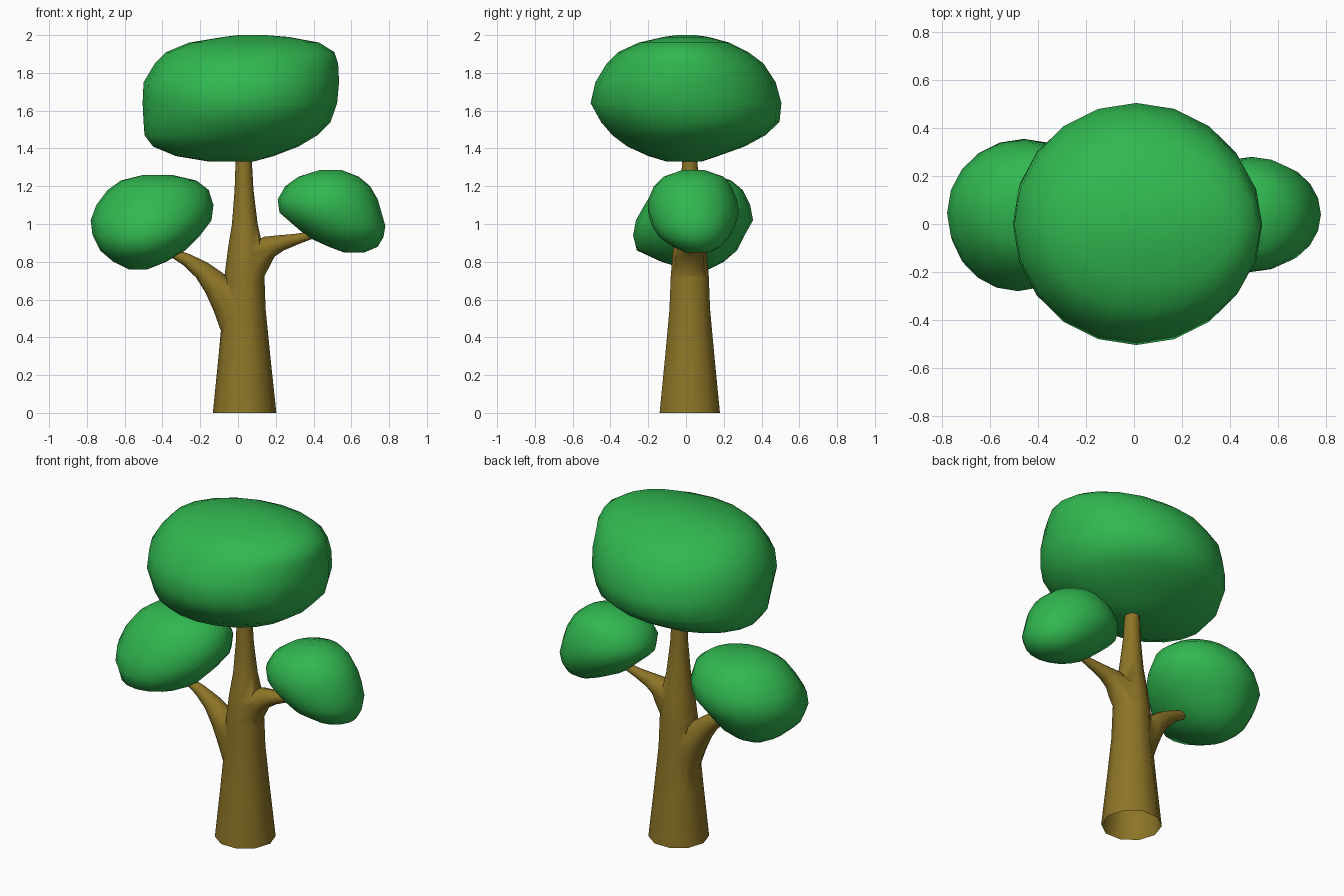
import bpy, bmesh, math
from mathutils import Vector

if "Cube" in bpy.data.objects:
    bpy.data.objects.remove(bpy.data.objects["Cube"])


def material(name, rgb):
    m = bpy.data.materials.new(name)
    m.diffuse_color = (*rgb, 1)
    m.use_nodes = True
    m.node_tree.nodes["Principled BSDF"].inputs["Base Color"].default_value = m.diffuse_color
    return m


GREEN = material("leaf green", (0.03, 0.475, 0.08))
BROWN = material("bark brown", (0.265, 0.177, 0.02))


def loft(name, rings, mat):
    """Skin a stack of equal-sized point rings and cap both ends."""
    bm = bmesh.new()
    loops = [[bm.verts.new(p) for p in ring] for ring in rings]
    n = len(loops[0])
    for a, b in zip(loops, loops[1:]):
        for i in range(n):
            j = (i + 1) % n
            bm.faces.new((a[i], a[j], b[j], b[i]))
    bm.faces.new(loops[0][::-1])
    bm.faces.new(loops[-1])
    bmesh.ops.recalc_face_normals(bm, faces=bm.faces)
    me = bpy.data.meshes.new(name)
    bm.to_mesh(me)
    bm.free()
    me.materials.append(mat)
    ob = bpy.data.objects.new(name, me)
    bpy.context.collection.objects.link(ob)
    return ob


def smooth(ob, degrees):
    bpy.ops.object.select_all(action='DESELECT')
    ob.select_set(True)
    bpy.context.view_layer.objects.active = ob
    bpy.ops.object.shade_smooth_by_angle(angle=math.radians(degrees))


def foliage(name, rows, n=20):
    """Leaf clump from rows of (z, x min, x max, y min, y max)."""
    rings = []
    for z, x0, x1, y0, y1 in rows:
        ring = []
        for i in range(n):
            t = 2 * math.pi * i / n
            ring.append(((x0 + x1) / 2 + (x1 - x0) / 2 * math.cos(t),
                         (y0 + y1) / 2 + (y1 - y0) / 2 * math.sin(t), z))
        rings.append(ring)
    smooth(loft(name, rings, GREEN), 60)


def tube(name, path, n, level=False):
    """Tapered limb along (x, z, radius) points in the plane y = 0.02."""
    pts = [Vector((x, 0.02, z)) for x, z, r in path]
    rings = []
    for k, (p, row) in enumerate(zip(pts, path)):
        d = (pts[min(k + 1, len(pts) - 1)] - pts[max(k - 1, 0)]).normalized()
        if level:
            d = Vector((0, 0, 1))
        side = Vector((0, 1, 0))
        up = side.cross(d)
        rings.append([p + row[2] * (math.cos(2 * math.pi * i / n) * up
                                    + math.sin(2 * math.pi * i / n) * side)
                      for i in range(n)])
    return loft(name, rings, BROWN)


# Trunk and its two branches, fused together
trunk = tube("trunk", [(0.035, 0, 0.168), (0.034, 0.3, 0.137), (0.033, 0.55, 0.113),
                       (0.034, 0.72, 0.106), (0.04, 0.87, 0.093), (0.036, 1.0, 0.068),
                       (0.032, 1.18, 0.05), (0.03, 1.355, 0.042)], 10, True)
left = tube("left_branch", [(0.01, 0.42, 0.09), (-0.05, 0.58, 0.088), (-0.115, 0.68, 0.072),
                            (-0.19, 0.755, 0.05), (-0.27, 0.81, 0.034),
                            (-0.365, 0.855, 0.02)], 10)
right = tube("right_branch", [(0.06, 0.72, 0.07), (0.105, 0.83, 0.08), (0.165, 0.88, 0.06),
                              (0.23, 0.9, 0.042), (0.31, 0.92, 0.029),
                              (0.405, 0.945, 0.018)], 10)
bpy.context.view_layer.objects.active = trunk
for limb in (left, right):
    mod = trunk.modifiers.new("join", 'BOOLEAN')
    mod.operation = 'UNION'
    mod.solver = 'EXACT'
    mod.object = limb
    bpy.ops.object.modifier_apply(modifier=mod.name)
    bpy.data.objects.remove(limb)

# Open the underside of the trunk
bm = bmesh.new()
bm.from_mesh(trunk.data)
base = [f for f in bm.faces if all(v.co.z < 0.001 for v in f.verts)]
bmesh.ops.delete(bm, geom=base, context='FACES_ONLY')
bm.to_mesh(trunk.data)
bm.free()
smooth(trunk, 70)

# Leaf clumps
foliage("top_foliage", [
    (1.33, -0.15, 0.08, -0.1, 0.08), (1.36, -0.33, 0.19, -0.2, 0.17),
    (1.41, -0.45, 0.32, -0.31, 0.31), (1.47, -0.495, 0.42, -0.39, 0.42),
    (1.54, -0.5, 0.49, -0.45, 0.495), (1.64, -0.505, 0.525, -0.505, 0.505),
    (1.75, -0.5, 0.535, -0.48, 0.475), (1.85, -0.44, 0.53, -0.42, 0.41),
    (1.91, -0.38, 0.51, -0.36, 0.33), (1.96, -0.26, 0.43, -0.25, 0.23),
    (1.99, -0.08, 0.27, -0.12, 0.12), (2.0, 0.0, 0.15, -0.05, 0.05)])
foliage("left_foliage", [
    (0.76, -0.58, -0.48, 0.0, 0.12), (0.8, -0.66, -0.38, -0.13, 0.2),
    (0.86, -0.73, -0.28, -0.26, 0.27), (0.94, -0.77, -0.2, -0.28, 0.31),
    (1.02, -0.78, -0.14, -0.265, 0.355), (1.1, -0.75, -0.13, -0.22, 0.34),
    (1.18, -0.69, -0.155, -0.17, 0.3), (1.23, -0.62, -0.22, -0.1, 0.24),
    (1.26, -0.5, -0.35, 0.0, 0.15)])
foliage("right_foliage", [
    (0.85, 0.56, 0.67, 0.0, 0.13), (0.88, 0.48, 0.74, -0.07, 0.18),
    (0.93, 0.37, 0.77, -0.14, 0.23), (0.99, 0.3, 0.78, -0.18, 0.26),
    (1.06, 0.22, 0.76, -0.2, 0.28), (1.13, 0.21, 0.74, -0.2, 0.27),
    (1.2, 0.25, 0.7, -0.17, 0.24), (1.25, 0.32, 0.64, -0.12, 0.2),
    (1.285, 0.43, 0.55, -0.02, 0.1)])
